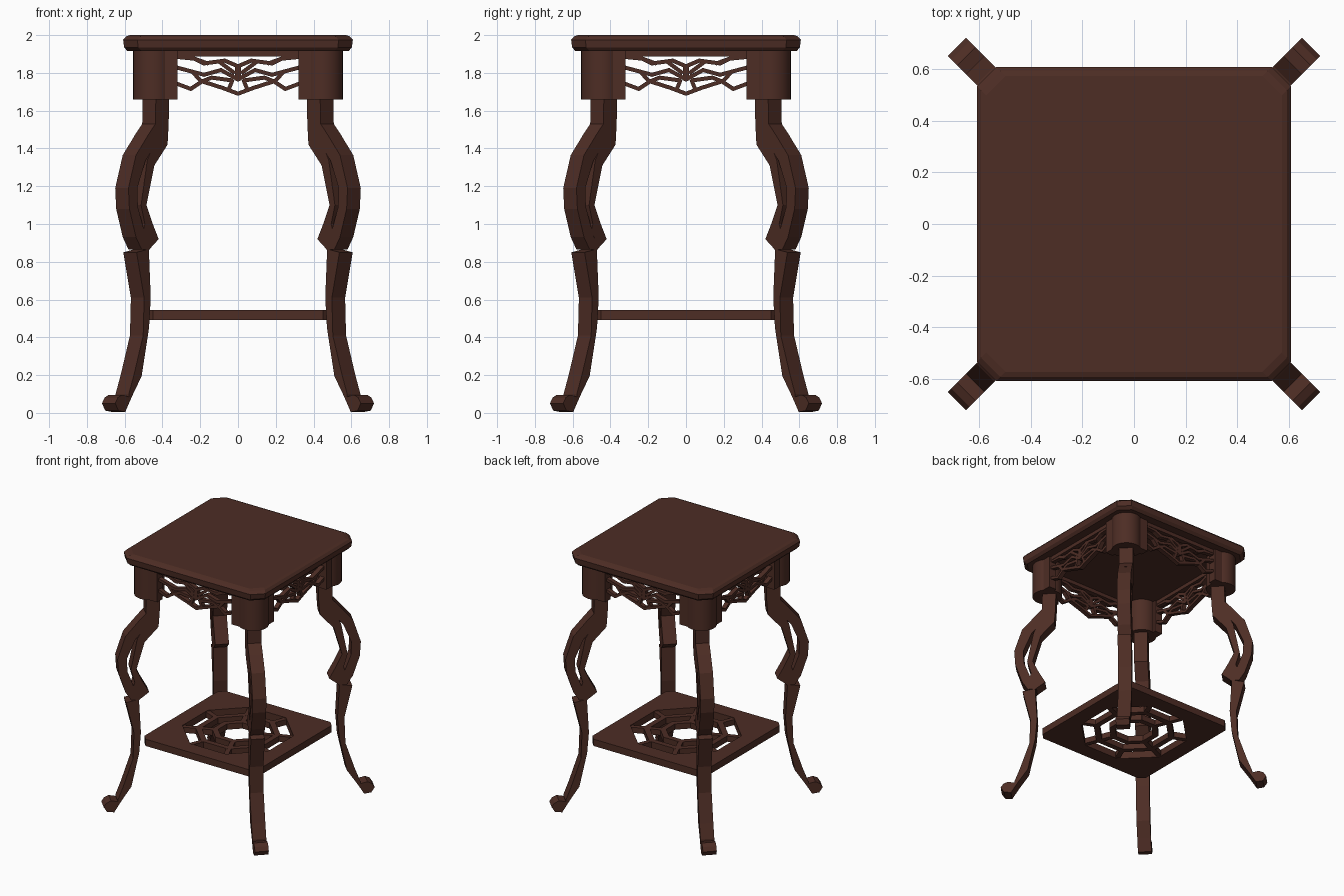
import bpy, bmesh, math
from mathutils import Matrix

if "Cube" in bpy.data.objects:
    bpy.data.objects.remove(bpy.data.objects["Cube"])

wood = bpy.data.materials.new("dark_brown_wood")
wood.diffuse_color = (0.075, 0.026, 0.018, 1)
wood.use_nodes = True
wood.node_tree.nodes["Principled BSDF"].inputs["Base Color"].default_value = wood.diffuse_color


def finish(name, bm, smooth=False):
    bmesh.ops.recalc_face_normals(bm, faces=bm.faces)
    me = bpy.data.meshes.new(name)
    bm.to_mesh(me)
    bm.free()
    me.materials.append(wood)
    ob = bpy.data.objects.new(name, me)
    bpy.context.collection.objects.link(ob)
    if smooth:
        bpy.context.view_layer.objects.active = ob
        ob.select_set(True)
        bpy.ops.object.shade_smooth_by_angle(angle=math.radians(35))
        ob.select_set(False)
    return ob


def loft(bm, rings):
    """Closed solid through equal-length rings of 3D points."""
    vs = [[bm.verts.new(p) for p in r] for r in rings]
    n = len(vs[0])
    for a, b in zip(vs, vs[1:]):
        for i in range(n):
            bm.faces.new((a[i], a[(i + 1) % n], b[(i + 1) % n], b[i]))
    bm.faces.new(vs[0])
    bm.faces.new(vs[-1])


def chamfered(h, c, z):
    k = h - c
    return [(h, -k, z), (h, k, z), (k, h, z), (-k, h, z),
            (-h, k, z), (-h, -k, z), (-k, -h, z), (k, -h, z)]


def octagon(r, z):
    return [(r * math.cos(math.radians(a)), r * math.sin(math.radians(a)), z)
            for a in (-22.5 + 45 * i for i in range(8))]


def bar(bm, p, q, w, lo, hi, place):
    """Straight bar from p to q in a plane, extruded lo..hi, mapped by place."""
    dx, dy = q[0] - p[0], q[1] - p[1]
    l = math.hypot(dx, dy)
    ux, uy = dx / l * w / 2, dy / l * w / 2
    e = 0.4
    pts = [(p[0] - ux * e - uy, p[1] - uy * e + ux), (p[0] - ux * e + uy, p[1] - uy * e - ux),
           (q[0] + ux * e + uy, q[1] + uy * e - ux), (q[0] + ux * e - uy, q[1] + uy * e + ux)]
    loft(bm, [[place(a, b, t) for a, b in pts] for t in (lo, hi)])


# Table top with a rounded, clipped-corner edge
bm = bmesh.new()
loft(bm, [chamfered(h, 0.075, z) for z, h in
          ((1.915, .585), (1.935, .603), (1.975, .608), (1.993, .592), (2.0, .572))])
finish("table_top", bm)

# Lower shelf with an octagonal opening
bm = bmesh.new()
z0, z1 = 0.492, 0.545
rings = [[bm.verts.new(p) for p in r] for r in
         (chamfered(.49, .04, z0), chamfered(.49, .04, z1), octagon(.4, z1), octagon(.4, z0))]
for a, b in zip(rings, rings[1:] + rings[:1]):
    for i in range(8):
        j = (i + 1) % 8
        bm.faces.new((a[i], a[j], b[j], b[i]))
finish("shelf", bm)

# Pierced lattice in the shelf
bm = bmesh.new()
flat = lambda a, b, t: (a, b, t)
outer, mid, inner = octagon(.4, 0), octagon(.285, 0), octagon(.165, 0)
for i in range(8):
    j = (i + 1) % 8
    bar(bm, mid[i], mid[j], .042, z0 + .004, z1 - .004, flat)
    bar(bm, inner[i], inner[j], .042, z0 + .004, z1 - .004, flat)
    bar(bm, mid[i], outer[i], .036, z0 + .005, z1 - .005, flat)
    if i % 2:
        bar(bm, inner[i], mid[i], .036, z0 + .005, z1 - .005, flat)
finish("shelf_lattice", bm)

# Leg stations: ((inner d, z), (outer d, z)) along the diagonal, d = |x| = |y|
LEG = [
    # upper leg and the stem above the slit
    [((.40, 1.67), (.47, 1.67)), ((.402, 1.53), (.472, 1.53)), ((.408, 1.42), (.515, 1.465))],
    # outer strand
    [((.448, 1.46), (.505, 1.48)), ((.525, 1.335), (.575, 1.365)), ((.568, 1.19), (.615, 1.19)),
     ((.565, 1.09), (.61, 1.08)), ((.525, .94), (.575, .93)), ((.50, .865), (.545, .865))],
    # inner strand ending in a small heel
    [((.408, 1.42), (.462, 1.47)), ((.478, 1.31), (.515, 1.34)), ((.52, 1.10), (.548, 1.10)),
     ((.49, 1.01), (.528, 1.00)), ((.455, .92), (.54, .95)), ((.505, .865), (.545, .865))],
    # lower leg down to the ankle and upturned toe
    [((.507, .868), (.572, .85)), ((.497, .61), (.532, .61)), ((.506, .45), (.537, .41)),
     ((.545, .195), (.585, .205)), ((.595, .09), (.613, .10)), ((.632, .005), (.613, .085)),
     ((.668, .012), (.648, .096)), ((.685, .05), (.672, .08))],
]
S = 0.035
# Fretwork strands, right half, (x, z)
FRET = [
    [(.33, 1.885), (.23, 1.875), (.18, 1.85), (.07, 1.865), (0, 1.835)],
    [(.33, 1.83), (.18, 1.79), (.09, 1.815), (0, 1.765)],
    [(.33, 1.745), (.25, 1.715), (.19, 1.755), (.08, 1.72), (0, 1.69)],
    [(.19, 1.755), (.14, 1.775), (.03, 1.76), (.05, 1.71)],
    [(.23, 1.875), (.16, 1.85)],
    [(.24, 1.805), (.20, 1.76)],
    [(.10, 1.86), (.02, 1.80)],
]
names = ("front_right", "back_right", "back_left", "front_left")
sides = ("front", "right", "back", "left")
for k in range(4):
    rot = Matrix.Rotation(k * math.pi / 2, 4, 'Z')

    # Curved leg on the diagonal
    bm = bmesh.new()
    for part in LEG:
        loft(bm, [[(a - S, -a - S, za), (a + S, -a + S, za), (b + S, -b + S, zb), (b - S, -b - S, zb)]
                  for (a, za), (b, zb) in part])
    finish(names[k] + "_leg", bm).data.transform(rot)

    # Rounded corner post with two side wings
    bm = bmesh.new()
    c, r = .448, .107
    loft(bm, [[(c + r * math.cos(t * math.pi / 16), -c + r * math.sin(t * math.pi / 16), z)
               for t in range(32)] for z in (1.66, 1.92)])
    for x0, x1, y0, y1 in ((.32, .46, -.535, -.47), (.47, .535, -.46, -.32)):
        loft(bm, [[(x0, y0, z), (x1, y0, z), (x1, y1, z), (x0, y1, z)] for z in (1.66, 1.92)])
    finish(names[k] + "_corner_post", bm, True).data.transform(rot)

    # Pierced apron with its top rail
    bm = bmesh.new()
    face = lambda a, b, t: (a, t, b)
    bar(bm, (-.34, 1.903), (.34, 1.903), .034, -.52, -.48, face)
    for line in FRET:
        for p, q in zip(line, line[1:]):
            for m in (1, -1):
                bar(bm, (m * p[0], p[1]), (m * q[0], q[1]), .021, -.517, -.483, face)
    bar(bm, (0, 1.835), (0, 1.765), .03, -.517, -.483, face)
    finish(sides[k] + "_apron_fretwork", bm).data.transform(rot)
